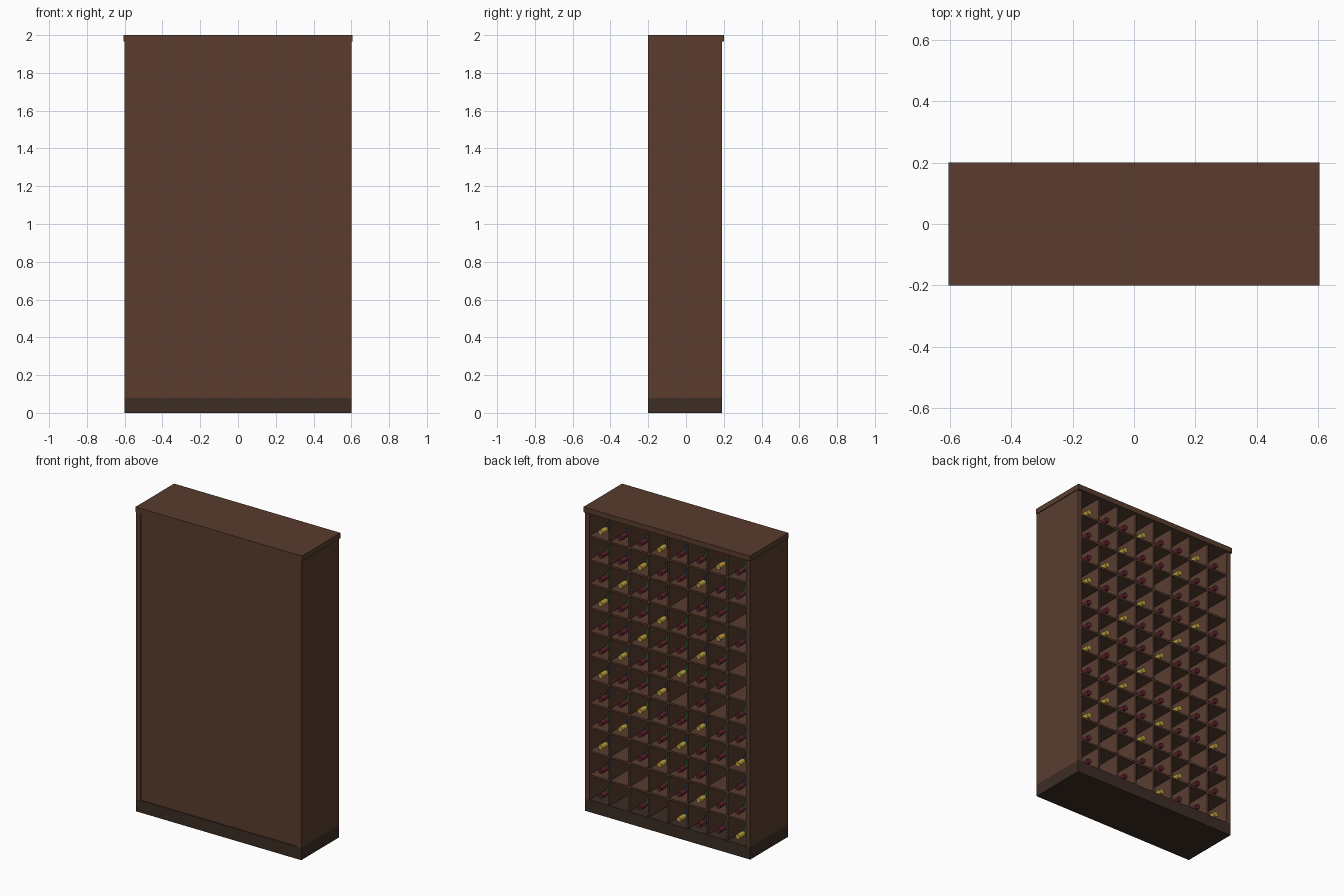
import bpy, bmesh, math, random

if "Cube" in bpy.data.objects:
    bpy.data.objects.remove(bpy.data.objects["Cube"])
random.seed(4)

def mat(name, col):
    m = bpy.data.materials.new(name)
    m.diffuse_color = (*col, 1)
    m.use_nodes = True
    m.node_tree.nodes["Principled BSDF"].inputs["Base Color"].default_value = m.diffuse_color
    return m

wood = mat("wood", (0.1, 0.046, 0.028))
dark = mat("dark_wood", (0.046, 0.026, 0.018))
glasses = [mat("green_glass", (0.01, 0.05, 0.016)), mat("blue_glass", (0.012, 0.017, 0.032))]
red = mat("red_foil", (0.1, 0.015, 0.025))
gold = mat("gold_foil", (0.5, 0.36, 0.05))

def add(name, bm, *mats):
    me = bpy.data.meshes.new(name)
    bm.to_mesh(me)
    bm.free()
    for m in mats:
        me.materials.append(m)
    ob = bpy.data.objects.new(name, me)
    bpy.context.collection.objects.link(ob)
    return ob

def box(name, x0, x1, y0, y1, z0, z1, m=wood):
    bm = bmesh.new()
    bmesh.ops.create_cube(bm, size=1)
    for v in bm.verts:
        v.co = (x1 if v.co.x > 0 else x0, y1 if v.co.y > 0 else y0, z1 if v.co.z > 0 else z0)
    return add(name, bm, m)

# carcass
Z0, Z1, XI, YB = 0.08, 1.965, 0.57, 0.19
box("plinth", -0.6, 0.6, -0.2, YB, 0, Z0, dark)
box("top_board", -0.605, 0.605, -0.2, 0.2, Z1, 2.0)
box("side_left", -0.6, -XI, -0.2, YB, Z0, Z1)
box("side_right", XI, 0.6, -0.2, YB, Z0, Z1)
box("closed_panel", -XI, XI, -0.195, -0.183, Z0, Z1)

# grid of cells
COLS, ROWS, T = 8, 12, 0.006
cw, ch = 2 * XI / COLS, (Z1 - Z0) / ROWS
for i in range(1, COLS):
    x = -XI + i * cw
    box("divider", x - T, x + T, -0.183, 0.185, Z0, Z1)
for j in range(1, ROWS):
    z = Z0 + j * ch
    box("shelf", -XI, XI, -0.183, 0.184, z - T, z + T)

# bottle meshes: lathed profile (radius, y), foil cap on the last rings
R = 0.037
PROFILE = [(0, -0.125), (0.033, -0.125), (R, -0.119), (R, 0.045), (0.033, 0.065),
           (0.022, 0.083), (0.0145, 0.1), (0.0145, 0.122), (0.0165, 0.122),
           (0.0165, 0.176), (0, 0.176)]

def bottle_mesh(glass, foil, n=16):
    bm = bmesh.new()
    rings = []
    for r, y in PROFILE:
        if r == 0:
            rings.append([bm.verts.new((0, y, 0))] * n)
        else:
            rings.append([bm.verts.new((r * math.cos(2 * math.pi * k / n), y,
                                        r * math.sin(2 * math.pi * k / n))) for k in range(n)])
    for s, (a, b) in enumerate(zip(rings, rings[1:])):
        for k in range(n):
            q = [a[k], a[(k + 1) % n], b[(k + 1) % n], b[k]]
            f = bm.faces.new(list(dict.fromkeys(q)))
            f.material_index = int(s >= 7)
            f.smooth = 2 <= s <= 6 or s == 8
    bmesh.ops.recalc_face_normals(bm, faces=bm.faces)
    for e in bm.edges:
        e.smooth = e.calc_face_angle(0) < math.radians(40)
    me = bpy.data.meshes.new("bottle")
    bm.to_mesh(me)
    bm.free()
    me.materials.append(glass)
    me.materials.append(foil)
    return me

meshes = {(g, f): bottle_mesh(glasses[g], (red, gold)[f]) for g in (0, 1) for f in (0, 1)}

# bottles, row 0 on top, column 0 at +x; some cells stay empty
EMPTY = {(2, 4), (2, 7), (5, 7), (6, 6), (9, 6), (10, 2), (11, 1),
         (10, 1), (11, 3), (4, 7), (6, 4), (9, 1)}
for r in range(ROWS):
    for c in range(COLS):
        if (r, c) in EMPTY:
            continue
        ob = bpy.data.objects.new("bottle", meshes[(int(random.random() < 0.4), int((r + c) % 3 == 0))])
        floor = Z1 - (r + 1) * ch + (T if r < ROWS - 1 else 0)
        ob.location = (XI - (c + 0.5) * cw, 0, floor + R)
        bpy.context.collection.objects.link(ob)
